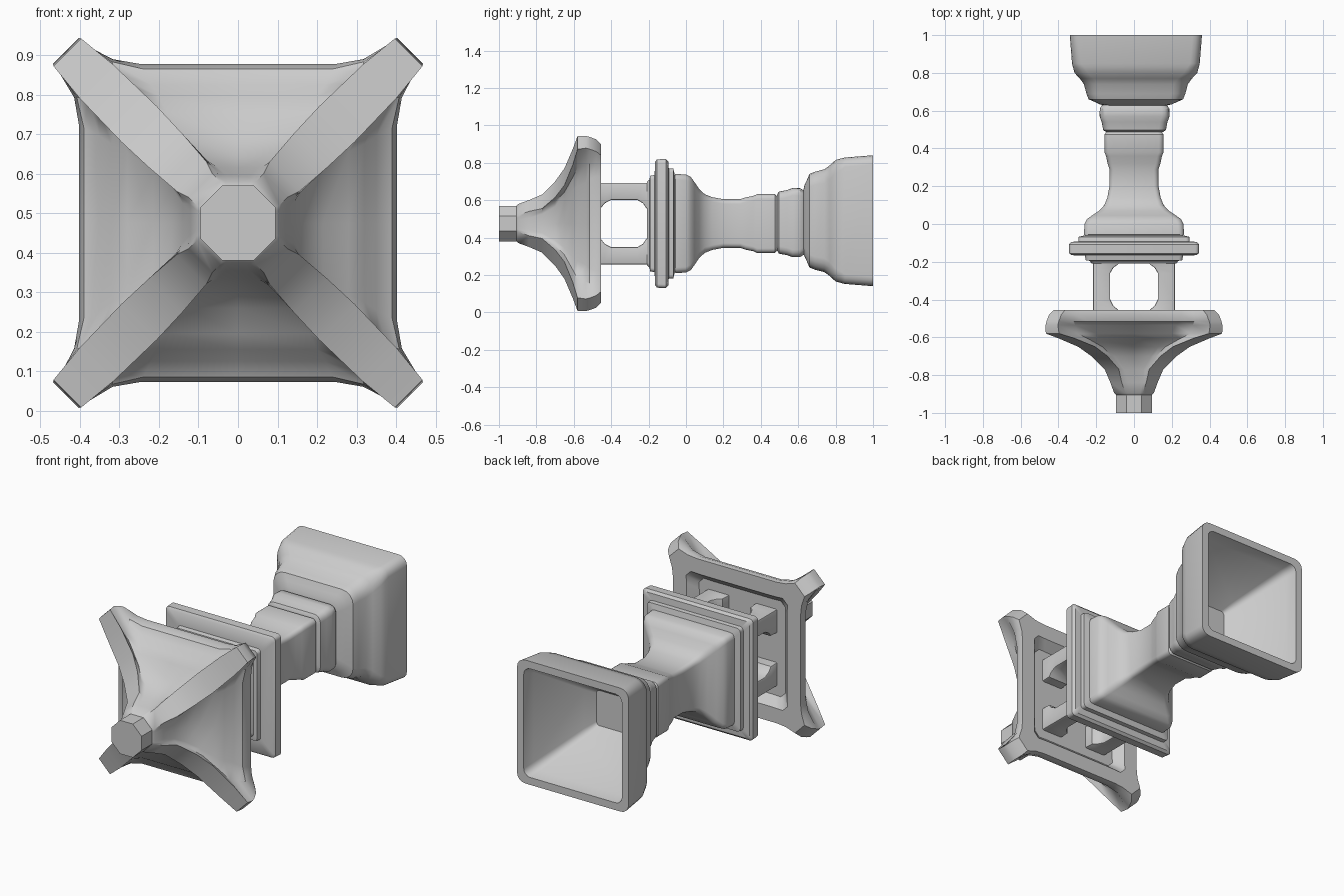
import bpy, bmesh, math

CZ = 0.475  # height of the lantern's long axis


def loft(name, rings, angle=35):
    """Skin a list of equal-length point rings and cap both ends."""
    bm = bmesh.new()
    vs = [[bm.verts.new(p) for p in r] for r in rings]
    n = len(rings[0])
    for a, b in zip(vs, vs[1:]):
        for i in range(n):
            j = (i + 1) % n
            bm.faces.new((a[i], a[j], b[j], b[i]))
    bm.faces.new(vs[0])
    bm.faces.new(vs[-1])
    bmesh.ops.recalc_face_normals(bm, faces=bm.faces)
    me = bpy.data.meshes.new(name)
    bm.to_mesh(me)
    bm.free()
    ob = bpy.data.objects.new(name, me)
    bpy.context.collection.objects.link(ob)
    bpy.context.view_layer.objects.active = ob
    ob.select_set(True)
    bpy.ops.object.shade_smooth_by_angle(angle=math.radians(angle))
    ob.select_set(False)
    return ob


def square(y, h, r, cx=0.0, cz=CZ, seg=4):
    """Rounded square of half-width h and corner radius r, facing y."""
    pts = []
    for k, (sx, sz) in enumerate(((1, 1), (-1, 1), (-1, -1), (1, -1))):
        for i in range(seg + 1):
            t = math.pi / 2 * (k + i / seg)
            pts.append((cx + sx * (h - r) + r * math.cos(t), y,
                        cz + sz * (h - r) + r * math.sin(t)))
    return pts


def roof_ring(y, m, a, c, w):
    """Panel half-width m, flat extent a, ridge tip reach c, ridge width w."""
    b, e = (a + c - w) / 2, m + 0.25 * (c - m)
    quad = [(m, 0), (m, a), (e, b), (c, c - w), (c - w, c), (b, e), (a, m)]
    pts = []
    for k in range(4):
        for x, z in quad:
            for _ in range(k):
                x, z = -z, x
            pts.append((x, y, CZ + z))
    return pts


# Roof with finial, four corner ridges and a recessed underside
loft("roof", [roof_ring(*r) for r in (
    (-1.0, .095, .02, .095, .055), (-.905, .095, .02, .095, .055),
    (-.895, .105, .02, .105, .06), (-.84, .12, .03, .125, .06),
    (-.77, .14, .05, .155, .075), (-.70, .168, .09, .225, .085),
    (-.65, .215, .13, .295, .09), (-.605, .28, .18, .40, .085),
    (-.58, .32, .20, .467, .07), (-.535, .35, .22, .468, .065),
    (-.515, .39, .24, .463, .065), (-.48, .403, .25, .45, .065),
    (-.455, .40, .25, .425, .06), (-.455, .315, .20, .318, .03),
    (-.505, .27, .17, .272, .03))])

# Four corner posts around the open windows, filleted at both ends
for sx in (-1, 1):
    for sz in (-1, 1):
        loft("lantern_post", [square(y, h, .008, sx * (.218 - h), CZ + sz * (.218 - h), 2)
             for y, h in ((-.53, .068), (-.452, .066), (-.435, .055), (-.40, .046),
                          (-.26, .046), (-.23, .055), (-.212, .068), (-.19, .075))])

# Stepped square platform under the lantern chamber
loft("platform", [square(y, h, r) for y, h, r in (
    (-.208, .225, .02), (-.195, .235, .02), (-.192, .255, .02), (-.168, .26, .02),
    (-.165, .33, .02), (-.155, .343, .02), (-.108, .345, .02), (-.095, .332, .02),
    (-.092, .295, .02), (-.068, .293, .02), (-.06, .26, .02), (-.05, .26, .02))])

# Waisted shaft
loft("shaft", [square(y, h, r) for y, h, r in (
    (-.065, .25, .03), (-.055, .265, .03), (0, .262, .03), (.025, .25, .03),
    (.045, .222, .03), (.07, .185, .03), (.10, .157, .03), (.14, .141, .025),
    (.20, .13, .025), (.29, .13, .025), (.32, .14, .025), (.36, .148, .025),
    (.38, .157, .025), (.475, .157, .025), (.485, .148, .025), (.52, .14, .025))])

# Rounded collar between shaft and base
loft("collar", [square(y, h, .04, .003, .48) for y, h in (
    (.487, .15), (.497, .166), (.54, .174), (.57, .185), (.61, .184),
    (.63, .172), (.636, .15))])

# Hollow flared base, open at the bottom
loft("base", [square(y, h, r, .01, .49) for y, h, r in (
    (.625, .15, .04), (.633, .19, .05), (.645, .215, .06), (.66, .25, .07),
    (.69, .262, .07), (.74, .275, .075), (.77, .297, .075), (.80, .325, .07),
    (.83, .333, .06), (.85, .338, .05), (1.0, .35, .05),
    (1.0, .308, .04), (.93, .295, .04), (.70, .14, .03), (.645, .10, .02))])
